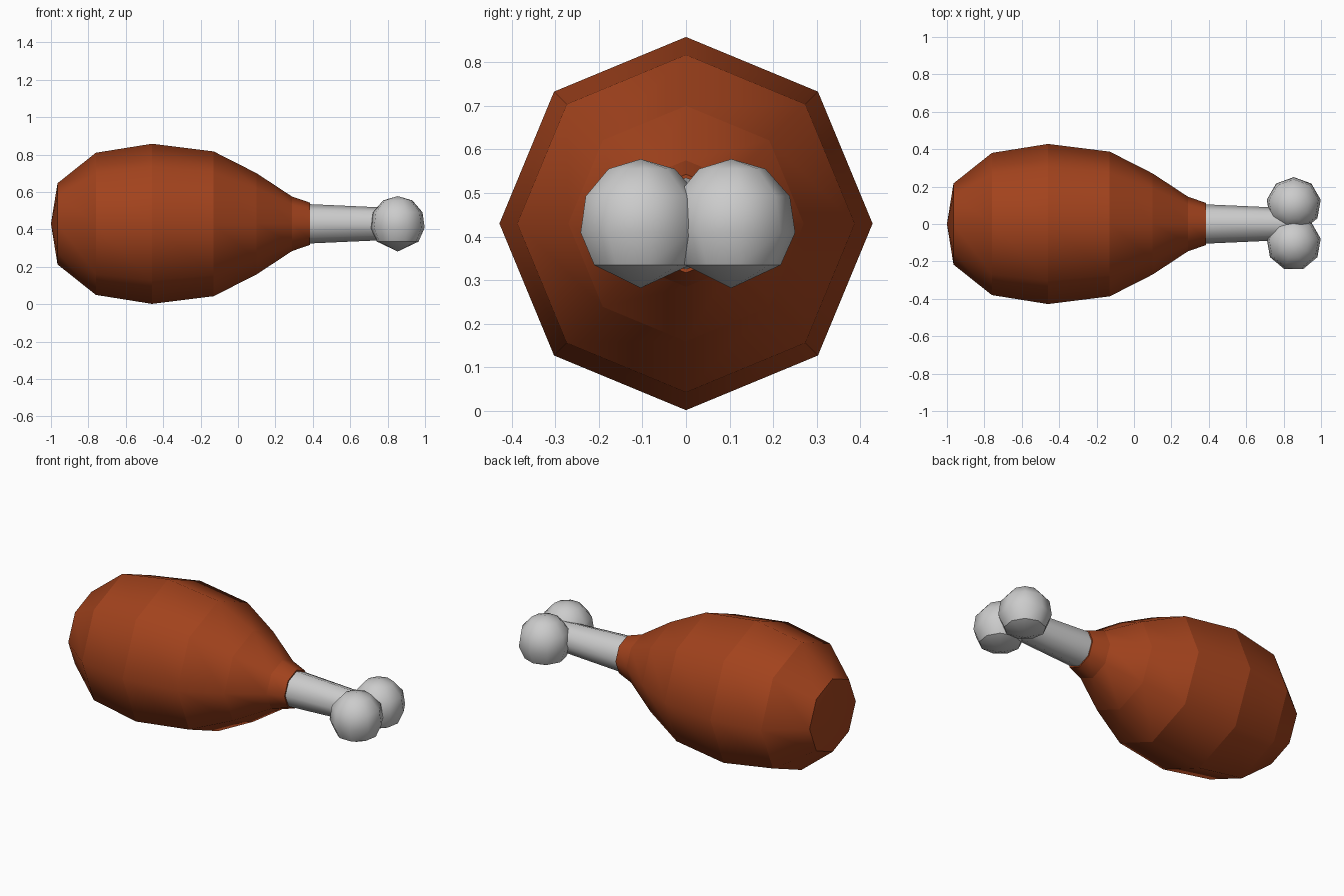
import bpy, bmesh
from math import sin, cos, pi, tau, radians
from mathutils import Matrix, Vector

if "Cube" in bpy.data.objects:
    bpy.data.objects.remove(bpy.data.objects["Cube"])

MID_Z = 0.43


def lathe(name, profile, sides, matrix, sharp_rings=(), color=None):
    """Revolve (height, radius) pairs round local z; radius 0 makes a pole."""
    bm = bmesh.new()
    rings = []
    for h, r in profile:
        if r == 0:
            rings.append([bm.verts.new((0, 0, h))])
        else:
            rings.append([bm.verts.new((r * cos(pi / 2 + tau * i / sides),
                                        r * sin(pi / 2 + tau * i / sides), h))
                          for i in range(sides)])
    for a, b in zip(rings, rings[1:]):
        for i in range(sides):
            j = (i + 1) % sides
            if len(a) == 1:
                bm.faces.new((a[0], b[j], b[i]))
            elif len(b) == 1:
                bm.faces.new((a[i], a[j], b[0]))
            else:
                bm.faces.new((a[i], a[j], b[j], b[i]))
    # flat caps on open ends
    for ring in (rings[0], rings[-1]):
        if len(ring) > 1:
            bm.faces.new(ring)
    bmesh.ops.recalc_face_normals(bm, faces=bm.faces)
    for f in bm.faces:
        f.smooth = True
    for k in sharp_rings:
        ring = rings[k]
        for i in range(sides):
            bm.edges.get((ring[i], ring[(i + 1) % sides])).smooth = False
    mesh = bpy.data.meshes.new(name)
    bm.to_mesh(mesh)
    bm.free()
    obj = bpy.data.objects.new(name, mesh)
    bpy.context.collection.objects.link(obj)
    obj.matrix_world = matrix
    if color:
        mat = bpy.data.materials.new(name)
        mat.diffuse_color = color
        mat.use_nodes = True
        mat.node_tree.nodes["Principled BSDF"].inputs["Base Color"].default_value = mat.diffuse_color
        mesh.materials.append(mat)
    return obj


# local z -> world x, local y stays y
along_x = Matrix.Translation((0, 0, MID_Z)) @ Matrix.Rotation(radians(90), 4, 'Y')
# vertices sit on local +y, so eight sides also put one straight up

# roasted meat
meat = [(-1.0, 0), (-0.965, 0.217), (-0.76, 0.38), (-0.46, 0.428),
        (-0.13, 0.387), (0.10, 0.27), (0.29, 0.145), (0.385, 0.113)]
lathe("meat", meat, 8, along_x, range(1, 8), (0.36, 0.055, 0.012, 1))

# bone shaft
lathe("bone_shaft", [(0.30, 0.108), (0.385, 0.105), (0.85, 0.084)], 8, along_x, (0, 2))

# two knobs at the bone end, with a blunt underside
R = 0.148
knob = [(-R, 0)] + [(R * sin(radians(a)), R * cos(radians(a)))
                    for a in (-40, -8, 25, 58)] + [(R, 0)]
for side, y in (("left", -0.104), ("right", 0.104)):
    lathe("bone_knob_" + side, knob, 9, Matrix.Translation((0.854, y, MID_Z)), (1,))
